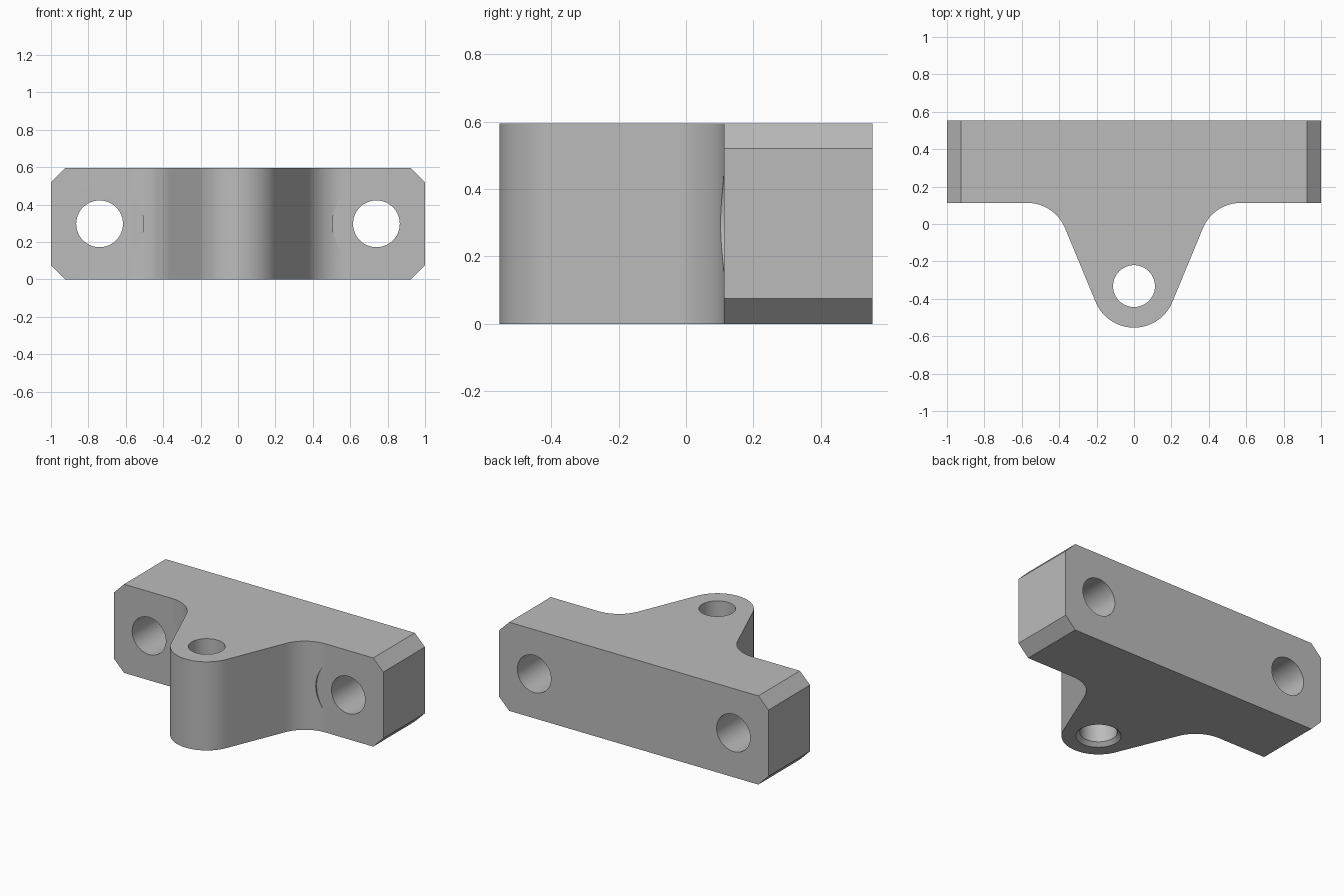
import bpy
import bmesh
from math import sin, cos, pi, radians, atan2, sqrt
from mathutils import Vector, Matrix

default = bpy.data.objects.get("Cube")
if default:
    bpy.data.objects.remove(default, do_unlink=True)

HEIGHT, BACK, FRONT = 0.595, 0.554, 0.113   # block height, rear and front of the bar
CHAMFER = 0.075
BOSS = Vector((0, -0.332))                  # centre of the rounded boss
BOSS_R, FILLET_R = 0.222, 0.22
FLANK = radians(-22.5)                      # direction the boss flank faces
BOLT_X = 0.74

grey = bpy.data.materials.new("plain grey")
grey.use_nodes = True
grey.diffuse_color = (0.5, 0.5, 0.5, 1)
grey.node_tree.nodes["Principled BSDF"].inputs["Base Color"].default_value = (0.5, 0.5, 0.5, 1)


def arc(centre, radius, start, end, steps):
    return [(centre[0] + radius * cos(start + (end - start) * i / steps),
             centre[1] + radius * sin(start + (end - start) * i / steps))
            for i in range(steps + 1)]


def make_object(name, bm):
    bmesh.ops.recalc_face_normals(bm, faces=bm.faces[:])
    mesh = bpy.data.meshes.new(name)
    bm.to_mesh(mesh)
    bm.free()
    mesh.materials.append(grey)
    obj = bpy.data.objects.new(name, mesh)
    bpy.context.collection.objects.link(obj)
    return obj


# Right half of the plan outline: boss arc, concave fillet, bar corner
fillet_y = FRONT - FILLET_R
fillet_x = (BOSS_R + FILLET_R - (fillet_y - BOSS.y) * sin(FLANK)) / cos(FLANK)
half = arc(BOSS, BOSS_R, -pi / 2, FLANK, 24)
half += arc((fillet_x, fillet_y), FILLET_R, FLANK + pi, pi / 2, 24)
half += [(1, FRONT), (1, BACK)]
outline = half + [(-x, y) for x, y in reversed(half[1:])]

# Extrude the outline and chamfer the long edges at both ends of the bar
bm = bmesh.new()
base = bm.faces.new([bm.verts.new((x, y, 0)) for x, y in outline])
top = bmesh.ops.extrude_face_region(bm, geom=[base])["geom"]
bmesh.ops.translate(bm, vec=(0, 0, HEIGHT),
                    verts=[v for v in top if isinstance(v, bmesh.types.BMVert)])
ends = [e for e in bm.edges
        if all(abs(v.co.x) > 0.999 for v in e.verts)
        and abs(e.verts[0].co.y - e.verts[1].co.y) > 0.1]
bmesh.ops.bevel(bm, geom=ends, offset=CHAMFER, offset_type='OFFSET',
                segments=1, affect='EDGES')
bracket = make_object("mounting_bracket", bm)


def cut(name, start, end, r1, r2):
    """Subtract a round cutter running from start to end."""
    start, end = Vector(start), Vector(end)
    axis = end - start
    turn = axis.to_track_quat('Z', 'Y').to_matrix().to_4x4()
    bm = bmesh.new()
    bmesh.ops.create_cone(bm, cap_ends=True, segments=64, radius1=r1, radius2=r2,
                          depth=axis.length,
                          matrix=Matrix.Translation((start + end) / 2) @ turn)
    cutter = make_object(name, bm)
    cutter.hide_render = True
    mod = bracket.modifiers.new(name, 'BOOLEAN')
    mod.operation, mod.solver, mod.object = 'DIFFERENCE', 'EXACT', cutter
    bpy.context.view_layer.objects.active = bracket
    bpy.ops.object.modifier_apply(modifier=name)
    bpy.data.objects.remove(cutter, do_unlink=True)


# Bolt holes through the bar, with clearance for the bolt heads in the fillets
mid = HEIGHT / 2
for x in (-BOLT_X, BOLT_X):
    cut("bolt_head_clearance", (x, -0.4, mid), (x, FRONT - 0.0003, mid), 0.235, 0.235)
    cut("bolt_hole", (x, -0.2, mid), (x, 0.8, mid), 0.125, 0.125)

# Vertical pin hole with a chamfered mouth underneath
cut("pin_hole", (BOSS.x, BOSS.y, -0.2), (BOSS.x, BOSS.y, 0.8), 0.112, 0.112)
cut("pin_hole_chamfer", (BOSS.x, BOSS.y, -0.024), (BOSS.x, BOSS.y, 0.024), 0.16, 0.112)

# Smooth the curved walls and keep the edges crisp
bpy.ops.object.select_all(action='DESELECT')
bracket.select_set(True)
bpy.context.view_layer.objects.active = bracket
bpy.ops.object.shade_smooth_by_angle(angle=radians(25))
